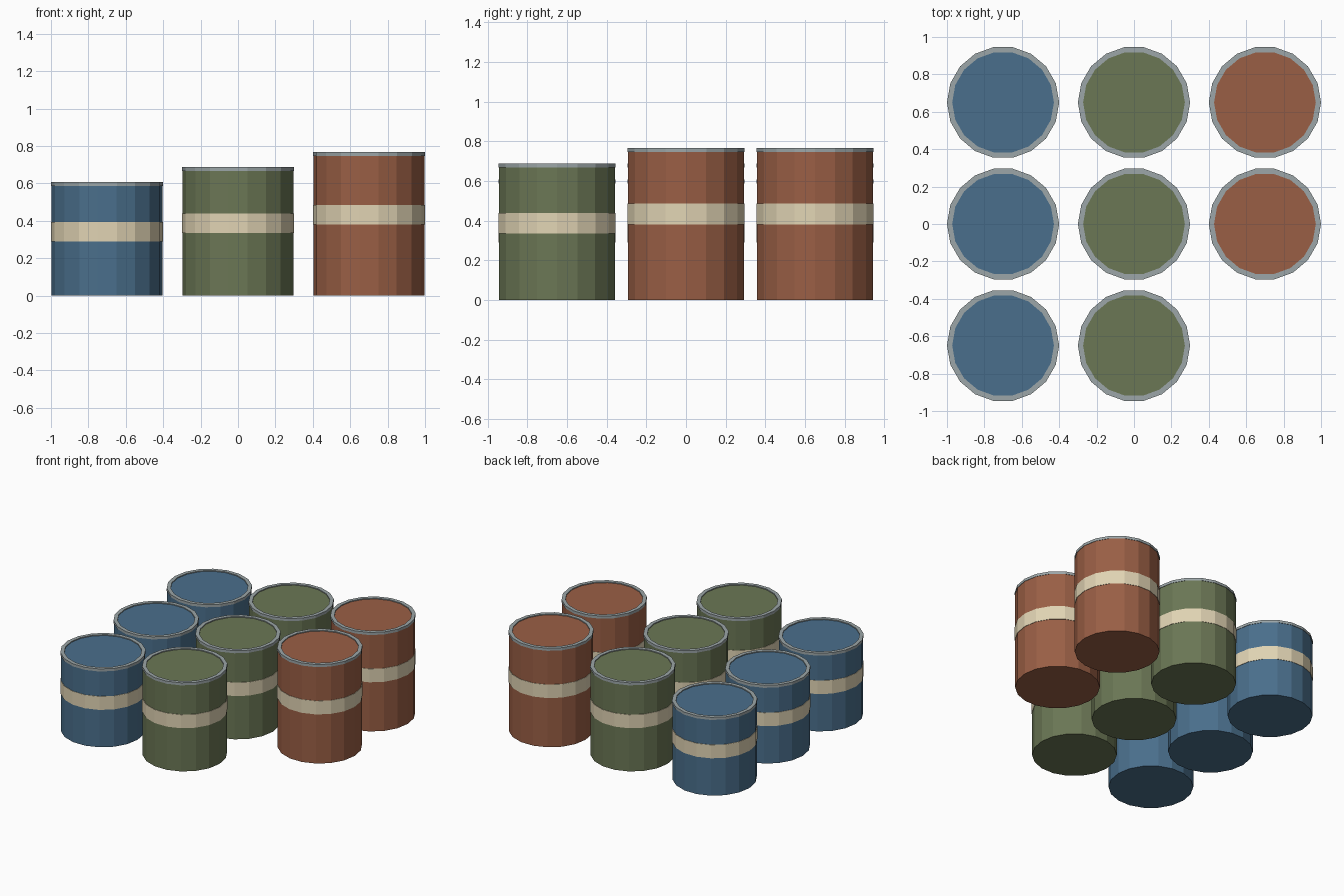
import bpy
import bmesh
from math import cos, sin, tau

SIDES = 18
RADIUS = 0.3

cube = bpy.data.objects.get("Cube")
if cube:
    bpy.data.objects.remove(cube, do_unlink=True)


def material(name, r, g, b):
    linear = [(c / 255 / 12.92) if c < 11 else ((c / 255 + 0.055) / 1.055) ** 2.4
              for c in (r, g, b)]
    mat = bpy.data.materials.new(name)
    mat.use_nodes = True
    mat.diffuse_color = (*linear, 1)
    mat.node_tree.nodes["Principled BSDF"].inputs["Base Color"].default_value = (*linear, 1)
    return mat


def lathe(name, profile, mat, location, closed):
    """Spin a radius/height profile; an open profile is capped at both ends."""
    bm = bmesh.new()
    rings = [[bm.verts.new((r * cos(tau * i / SIDES), r * sin(tau * i / SIDES), z))
              for i in range(SIDES)] for r, z in profile]
    pairs = list(zip(rings, rings[1:]))
    if closed:
        pairs.append((rings[-1], rings[0]))
    else:
        bm.faces.new(rings[0])
        bm.faces.new(rings[-1])
    for low, high in pairs:
        for i in range(SIDES):
            j = (i + 1) % SIDES
            bm.faces.new((low[i], low[j], high[j], high[i]))
    bmesh.ops.recalc_face_normals(bm, faces=bm.faces)
    mesh = bpy.data.meshes.new(name)
    bm.to_mesh(mesh)
    bm.free()
    mesh.materials.append(mat)
    obj = bpy.data.objects.new(name, mesh)
    obj.location = location
    bpy.context.collection.objects.link(obj)


def ring(name, inner, bottom, top, mat, location):
    """Hollow ring with a square cross-section."""
    lathe(name, [(inner, bottom), (RADIUS, bottom), (RADIUS, top), (inner, top)],
          mat, location, True)


def can(name, x, y, height, paint):
    spot = (x, y, 0)
    lathe(name + "_body", [(0.297, 0), (0.297, height)], paint, spot, False)
    middle = height * 0.57
    ring(name + "_label_band", 0.29, middle - 0.052, middle + 0.052, cream, spot)
    ring(name + "_rim", 0.272, height - 0.013, height + 0.007, metal, spot)


blue = material("blue paint", 74, 111, 140)
green = material("green paint", 107, 119, 85)
rust = material("rust paint", 154, 95, 69)
cream = material("cream label", 225, 212, 180)
metal = material("grey metal", 156, 166, 168)

# Columns of cans: x, height, colour and the rows they fill
columns = [("blue_can", -0.7, 0.60, blue, (-1, 0, 1)),
           ("green_can", 0.0, 0.68, green, (-1, 0, 1)),
           ("rust_can", 0.7, 0.76, rust, (0, 1))]
row_names = {-1: "front", 0: "middle", 1: "back"}
for name, x, height, paint, rows in columns:
    for row in rows:
        can(f"{row_names[row]}_{name}", x, row * 0.65, height, paint)
